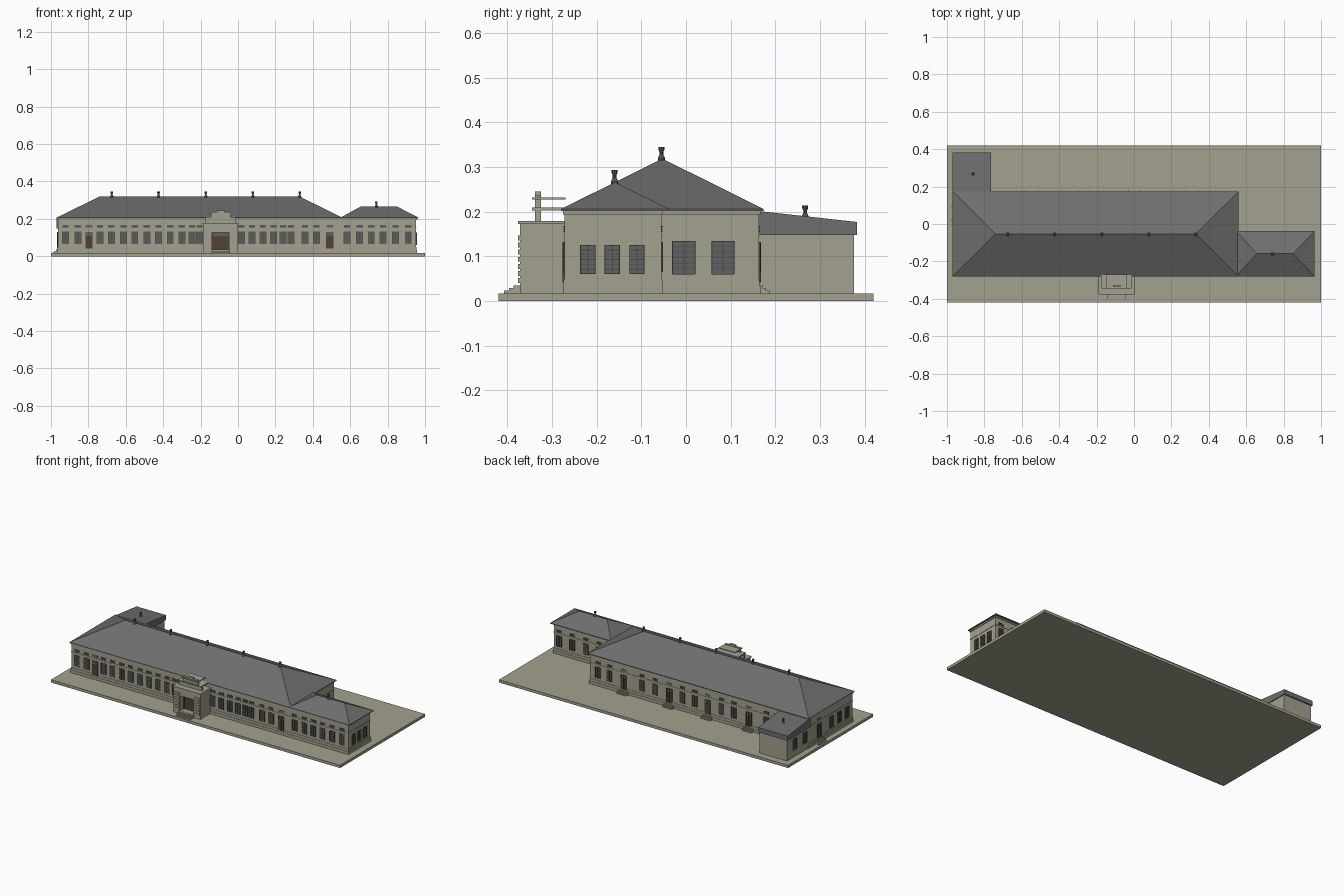
import bpy, bmesh, math

if "Cube" in bpy.data.objects:
    bpy.data.objects.remove(bpy.data.objects["Cube"])


def material(name, rgb):
    m = bpy.data.materials.new(name)
    m.diffuse_color = (*rgb, 1)
    m.use_nodes = True
    m.node_tree.nodes["Principled BSDF"].inputs["Base Color"].default_value = m.diffuse_color
    return m


WALL = material("stone wall", (0.37, 0.355, 0.27))
ROOF = material("slate roof", (0.150, 0.160, 0.156))
GLASS = material("window glass", (0.115, 0.125, 0.130))
FRAME = material("dark frame", (0.075, 0.062, 0.045))
DOOR = material("brown door", (0.085, 0.055, 0.032))
CHIM = material("chimney grey", (0.08, 0.085, 0.083))


def mesh_object(name, bm, mat):
    bmesh.ops.recalc_face_normals(bm, faces=bm.faces)
    me = bpy.data.meshes.new(name)
    bm.to_mesh(me)
    bm.free()
    me.materials.append(mat)
    ob = bpy.data.objects.new(name, me)
    bpy.context.collection.objects.link(ob)
    return ob


def add_hull(bm, low, high):
    """Closed solid between two four-point rings."""
    a = [bm.verts.new(p) for p in low]
    b = [bm.verts.new(p) for p in high]
    bm.faces.new(a)
    bm.faces.new(b)
    for i in range(4):
        j = (i + 1) % 4
        bm.faces.new((a[i], a[j], b[j], b[i]))


def add_box(bm, x0, x1, y0, y1, z0, z1):
    ring = [(x0, y0), (x1, y0), (x1, y1), (x0, y1)]
    add_hull(bm, [(x, y, z0) for x, y in ring], [(x, y, z1) for x, y in ring])


def boxes(name, mat, *items):
    bm = bmesh.new()
    for b in items:
        add_box(bm, *b)
    return mesh_object(name, bm, mat)


# ground slab and wall bodies with plinths and cornice bands
boxes("ground_slab", WALL, (-1, 1, -0.42, 0.42, 0, 0.017))
bodies = {"main": (-0.962, 0.55, -0.272, 0.163),
          "wing": (0.54, 0.953, -0.272, -0.055)}
for name, (x0, x1, y0, y1) in bodies.items():
    boxes(name + "_walls", WALL, (x0, x1, y0, y1, 0.017, 0.203))
    for part, z0, z1, d in (("plinth", 0.017, 0.034, 0.004), ("plinth_upper", 0.034, 0.049, 0.002),
                            ("band", 0.146, 0.149, 0.002), ("eave_moulding", 0.194, 0.203, 0.004)):
        boxes(name + "_" + part, WALL, (x0 - d, x1 + d, y0 - d, y1 + d, z0, z1))
boxes("annex_walls", WALL, (-0.962, -0.77, 0.15, 0.376, 0.017, 0.16))


# hipped roofs
def hip_roof(name, x0, x1, y0, y1, z0, rx0, rx1, z1):
    boxes(name + "_eave", ROOF, (x0, x1, y0, y1, z0 - 0.004, z0))
    bm = bmesh.new()
    a, b, c, d = [bm.verts.new((x, y, z0)) for x, y in ((x0, y0), (x1, y0), (x1, y1), (x0, y1))]
    ym = (y0 + y1) / 2
    e, f = bm.verts.new((rx0, ym, z1)), bm.verts.new((rx1, ym, z1))
    for face in ((a, b, f, e), (b, c, f), (c, d, e, f), (d, a, e), (d, c, b, a)):
        bm.faces.new(face)
    mesh_object(name, bm, ROOF)


hip_roof("main_roof", -0.97, 0.56, -0.28, 0.174, 0.206, -0.742, 0.33, 0.319)
hip_roof("wing_roof", 0.547, 0.966, -0.28, -0.038, 0.206, 0.656, 0.85, 0.266)

# sloping annex roof with deep fascia
bm = bmesh.new()
yz = [(0.158, 0.148), (0.383, 0.148), (0.383, 0.177), (0.158, 0.202)]
add_hull(bm, [(-0.97, y, z) for y, z in yz], [(-0.765, y, z) for y, z in yz])
mesh_object("annex_roof", bm, ROOF)


# flared chimneys
def chimney(name, x, y, z):
    profile = [(0.009, -0.012), (0.0085, 0.002), (0.0045, 0.010), (0.0045, 0.016),
               (0.007, 0.021), (0.007, 0.027)]
    bm = bmesh.new()
    n = 10
    rings = [[bm.verts.new((x + r * math.cos(2 * math.pi * i / n),
                            y + r * math.sin(2 * math.pi * i / n), z + h)) for i in range(n)]
             for r, h in profile]
    for lo, hi in zip(rings, rings[1:]):
        for i in range(n):
            j = (i + 1) % n
            bm.faces.new((lo[i], lo[j], hi[j], hi[i]))
    bm.faces.new(rings[0])
    bm.faces.new(rings[-1])
    mesh_object(name, bm, CHIM)


for i, x in enumerate((-0.675, -0.425, -0.172, 0.079, 0.33)):
    chimney("main_chimney_%d" % i, x, -0.055, 0.318)
chimney("wing_chimney", 0.74, -0.16, 0.266)
chimney("annex_chimney", -0.86, 0.267, 0.187)

# openings: all panes, frames and door leaves gathered per material
panes, frames, leaves = bmesh.new(), bmesh.new(), bmesh.new()


def on_wall(bm, side, wall, u0, u1, z0, z1, depth):
    """Thin plate on a wall facing front, back, east or west."""
    s = 1 if side in ("back", "east") else -1
    d0, d1 = sorted((wall - s * 0.002, wall + s * depth))
    if side in ("front", "back"):
        add_box(bm, u0, u1, d0, d1, z0, z1)
    else:
        add_box(bm, d0, d1, u0, u1, z0, z1)


def window(side, wall, u, w=0.034, z0=0.066, z1=0.132, rows=6, vent=True):
    h = w / 2
    t = 0.0022
    on_wall(panes, side, wall, u - h, u + h, z0, z1, 0.0015)
    for c in (u - h, u, u + h):
        on_wall(frames, side, wall, c - t / 2, c + t / 2, z0, z1, 0.004)
    for k in range(rows + 1):
        z = z0 + (z1 - z0) * k / rows
        on_wall(frames, side, wall, u - h, u + h, z - t / 3, z + t / 3, 0.0035)
    if vent:
        on_wall(panes, side, wall, u - h, u + h, 0.155, 0.167, 0.0015)
        for z in (0.155, 0.161, 0.167):
            on_wall(frames, side, wall, u - h, u + h, z - 0.0008, z + 0.0008, 0.003)


def door(side, wall, u, w=0.036, z0=0.042, z1=0.13):
    h = w / 2
    on_wall(leaves, side, wall, u - h, u + h, z0, z1 - 0.022, 0.003)
    on_wall(panes, side, wall, u - h, u + h, z1 - 0.022, z1, 0.002)
    for c in (u - h, u, u + h):
        on_wall(frames, side, wall, c - 0.0012, c + 0.0012, z0, z1, 0.005)
    for z in (z1 - 0.022, z1):
        on_wall(frames, side, wall, u - h, u + h, z - 0.001, z + 0.001, 0.005)
    on_wall(panes, side, wall, u - h, u + h, 0.155, 0.167, 0.0015)


# front windows and doors
front = [-0.922, -0.856, -0.738, -0.677, -0.612, -0.552, -0.487, -0.425, -0.362, -0.3, -0.246, -0.206,
         0.018, 0.075, 0.134, 0.19, 0.241, 0.283, 0.358, 0.42, 0.583, 0.65, 0.712, 0.775, 0.842, 0.91]
for x in front:
    window("front", -0.272, x)
for x in (-0.797, 0.491):
    door("front", -0.272, x)
# back windows, and doors with steps
for x in (0.495, 0.415, 0.19, 0.1, -0.09, -0.175, -0.36, -0.445, -0.67, -0.74):
    window("back", 0.163, x)
steps = []
for x in (0.315, 0.0, -0.265, -0.55):
    door("back", 0.163, x)
    for i in range(3):
        steps.append((x - 0.033, x + 0.033, 0.15, 0.187 - 0.008 * i, 0.017 + 0.006 * i, 0.023 + 0.006 * i))
for x in (0.64, 0.73, 0.825, 0.915):
    window("back", -0.055, x)
# east windows
for y in (-0.22, -0.165, -0.11):
    window("east", 0.953, y, 0.032, 0.061, 0.125, 6, False)
for y in (-0.005, 0.083):
    window("east", 0.55, y, 0.05, 0.06, 0.134, 6, False)
# west windows, door and steps
for y in (0.3, 0.2, -0.06, -0.14, -0.215):
    window("west", -0.962, y, 0.034, 0.062, 0.13, 6, False)
door("west", -0.962, 0.06)
for i in range(3):
    steps.append((-0.99 + 0.009 * i, -0.95, 0.025, 0.095, 0.017 + 0.006 * i, 0.023 + 0.006 * i))

# entrance porch: floor, piers, lintel, cap
CX = -0.093
steps += [(CX - 0.05, CX + 0.05, -0.408, -0.37, 0.017, 0.023),
          (CX - 0.05, CX + 0.05, -0.397, -0.37, 0.023, 0.029),
          (CX - 0.05, CX + 0.05, -0.386, -0.37, 0.029, 0.035)]
boxes("steps", WALL, *steps)
boxes("porch_floor", WALL, (CX - 0.093, CX + 0.093, -0.372, -0.265, 0.017, 0.036))
boxes("porch_piers", WALL, *[(CX + a, CX + b, -0.372, -0.265, 0.036, 0.135)
                             for a, b in ((-0.093, -0.046), (0.046, 0.093))])
boxes("porch_lintel", WALL, (CX - 0.093, CX + 0.093, -0.372, -0.265, 0.128, 0.172))
boxes("porch_cap", WALL, (CX - 0.097, CX + 0.097, -0.376, -0.265, 0.172, 0.179))
boxes("porch_quoins", WALL, *[(CX + s * 0.07 - 0.02, CX + s * 0.07 + 0.02, -0.376, -0.37,
                               0.04 + 0.016 * i, 0.051 + 0.016 * i) for s in (-1, 1) for i in range(7)])
door("front", -0.335, CX, 0.086, 0.036, 0.129)
on_wall(leaves, "front", -0.332, CX - 0.046, CX + 0.046, 0.036, 0.13, 0.002)

# stepped parapet above the porch
boxes("porch_parapet", WALL, (CX - 0.052, CX + 0.052, -0.338, -0.325, 0.179, 0.236),
      (CX - 0.02, CX + 0.02, -0.338, -0.325, 0.236, 0.245))
boxes("parapet_ledges", WALL, (CX - 0.08, CX + 0.08, -0.345, -0.265, 0.203, 0.209),
      (CX - 0.056, CX + 0.056, -0.345, -0.27, 0.227, 0.232))
boxes("parapet_base", WALL, (CX - 0.08, CX + 0.08, -0.338, -0.325, 0.179, 0.204))

mesh_object("window_panes", panes, GLASS)
mesh_object("window_frames", frames, FRAME)
mesh_object("door_leaves", leaves, DOOR)
